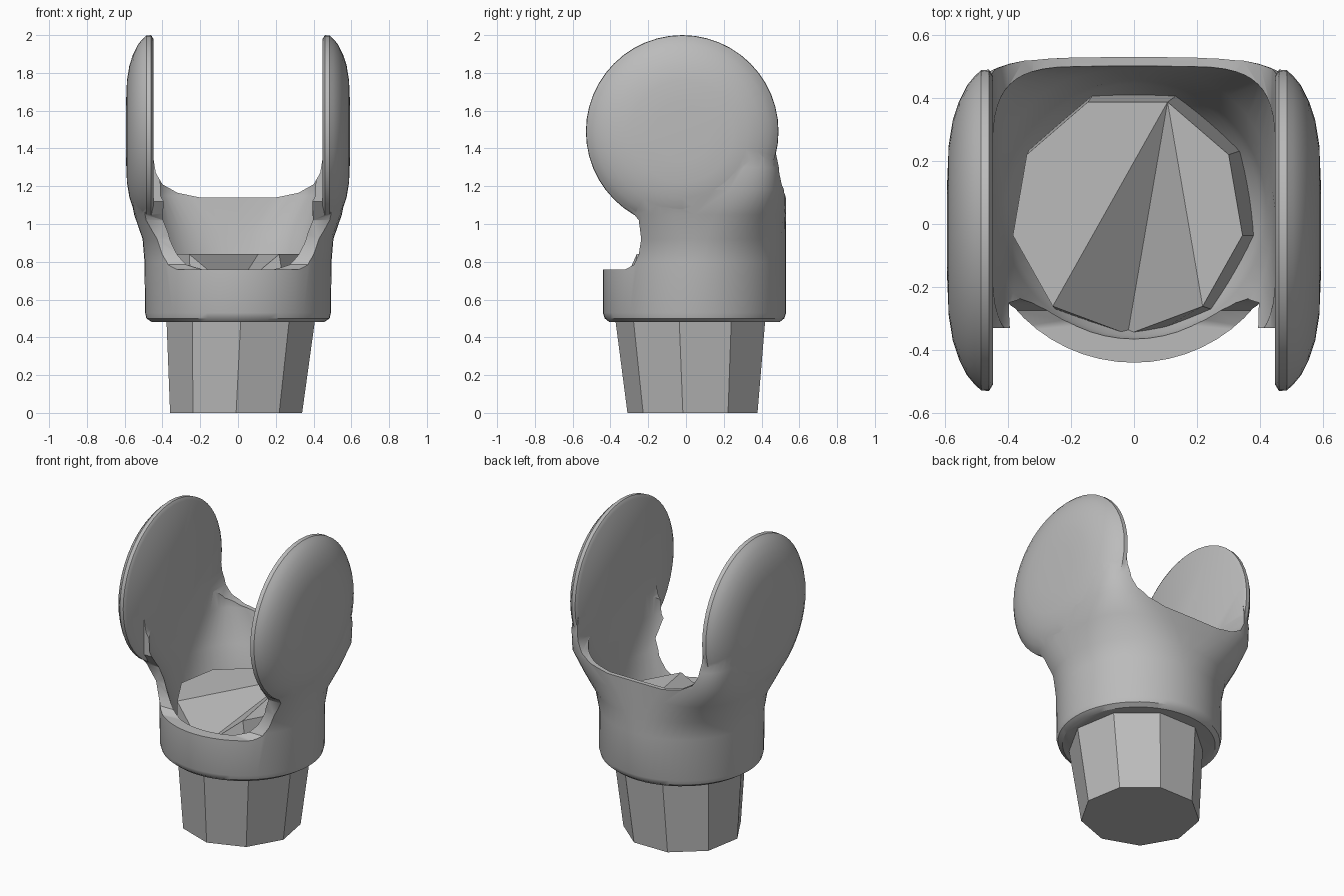
import bpy, bmesh
from math import sin, cos, pi, copysign

cube = bpy.data.objects.get("Cube")
if cube:
    bpy.data.objects.remove(cube)

grey = bpy.data.materials.new("plain grey")
grey.use_nodes = True
COLOUR = (0.5, 0.5, 0.5, 1)
grey.diffuse_color = COLOUR
grey.node_tree.nodes["Principled BSDF"].inputs["Base Color"].default_value = COLOUR
MID_Y = 0.045


def loft(name, rings):
    """Closed solid skinned through rings of equal point count."""
    bm = bmesh.new()
    loops = [[bm.verts.new(p) for p in ring] for ring in rings]
    n = len(loops[0])
    for a, b in zip(loops, loops[1:]):
        for i in range(n):
            j = (i + 1) % n
            bm.faces.new((a[i], a[j], b[j], b[i]))
    bm.faces.new(loops[0][::-1])
    bm.faces.new(loops[-1])
    bmesh.ops.recalc_face_normals(bm, faces=bm.faces)
    mesh = bpy.data.meshes.new(name)
    bm.to_mesh(mesh)
    bm.free()
    ob = bpy.data.objects.new(name, mesh)
    bpy.context.collection.objects.link(ob)
    mesh.materials.append(grey)
    return ob


def rounded_ring(z, half_x, half_y, power, n=56):
    """Ring that goes from round (power 2) to nearly square."""
    pts = []
    for i in range(n):
        t = 2 * pi * i / n
        c, s = cos(t), sin(t)
        pts.append((half_x * copysign(abs(c) ** (2 / power), c),
                    MID_Y + half_y * copysign(abs(s) ** (2 / power), s), z))
    return pts


def combine(ob, other, operation):
    mod = ob.modifiers.new(operation.lower(), "BOOLEAN")
    mod.operation = operation
    mod.solver = "EXACT"
    mod.object = other
    bpy.ops.object.select_all(action="DESELECT")
    bpy.context.view_layer.objects.active = ob
    ob.select_set(True)
    bpy.ops.object.modifier_apply(modifier=mod.name)
    bpy.data.objects.remove(other)


# Outer body: round collar that flares into a squarer yoke
holder = loft("holder", [rounded_ring(*r) for r in (
    (0.48, 0.455, 0.45, 2), (0.5, 0.485, 0.475, 2), (0.53, 0.492, 0.485, 2),
    (0.8, 0.495, 0.485, 2), (0.92, 0.505, 0.485, 2.2), (1.05, 0.55, 0.485, 3),
    (1.18, 0.575, 0.485, 4.5), (1.3, 0.575, 0.475, 5), (1.5, 0.565, 0.445, 5))])

# Hollow inside
bore = loft("bore_cutter", [rounded_ring(*r) for r in (
    (0.6, 0.36, 0.36, 2), (0.68, 0.4, 0.4, 2), (0.76, 0.42, 0.41, 2),
    (0.95, 0.44, 0.445, 2.4), (1.15, 0.45, 0.457, 5), (1.6, 0.45, 0.457, 6))])
combine(holder, bore, "DIFFERENCE")

# Front opening, with a rounded lower corner
notch = [(-0.9, 0.76), (-0.32, 0.76), (-0.275, 0.785), (-0.25, 0.84),
         (-0.237, 0.92), (-0.25, 1.02), (-0.33, 1.12), (-0.33, 1.6), (-0.9, 1.6)]
combine(holder, loft("notch_cutter", [[(x, y, z) for y, z in notch]
                                      for x in (-1, 1)]), "DIFFERENCE")

# U-shaped dip between the arms
side = [(0.2, 1.14), (0.32, 1.165), (0.4, 1.21), (0.435, 1.27), (0.45, 1.36), (0.45, 1.7)]
dip = side + [(-x, z) for x, z in reversed(side)]
combine(holder, loft("dip_cutter", [[(x, y, z) for x, z in dip]
                                    for y in (-1, 1)]), "DIFFERENCE")

# Domed round cheeks, flat on the inside
dome = [(0.448, 0.49), (0.46, 0.51), (0.485, 0.508), (0.505, 0.49), (0.53, 0.46),
        (0.555, 0.41), (0.575, 0.35), (0.588, 0.27), (0.593, 0.15)]
for sign, label in ((1, "left"), (-1, "right")):
    cheek = loft(label + "_cheek", [[(sign * x, -0.02 + r * cos(2 * pi * i / 48),
                                      1.49 + r * sin(2 * pi * i / 48))
                                     for i in range(48)] for x, r in dome])
    combine(holder, cheek, "UNION")

bpy.ops.object.shade_smooth_by_angle(angle=0.6)

# Faceted stem, tapering down
SIDES = 9


def stem_ring(z, rx, ry, cx, cy):
    return [(cx + rx * sin(2 * pi * i / SIDES), cy - ry * cos(2 * pi * i / SIDES), z)
            for i in range(SIDES)]


stem = loft("stem", [stem_ring(0, 0.355, 0.355, -0.01, 0.045),
                     stem_ring(0.5, 0.4, 0.41, 0.015, 0.035),
                     stem_ring(0.84, 0.37, 0.38, -0.02, 0.03)])

# Broken top of the stem: front corner sunk, facets fanned from the back
bm = bmesh.new()
bm.from_mesh(stem.data)
bm.verts.ensure_lookup_table()
top = list(bm.verts)[-SIDES:]
bm.faces.remove(max(bm.faces, key=lambda f: f.calc_center_median().z))
top[0].co.z = 0.64
apex = SIDES // 2
for k in range(1, SIDES - 1):
    bm.faces.new((top[apex], top[(apex + k) % SIDES], top[(apex + k + 1) % SIDES]))
bmesh.ops.recalc_face_normals(bm, faces=bm.faces)
bm.to_mesh(stem.data)
bm.free()
